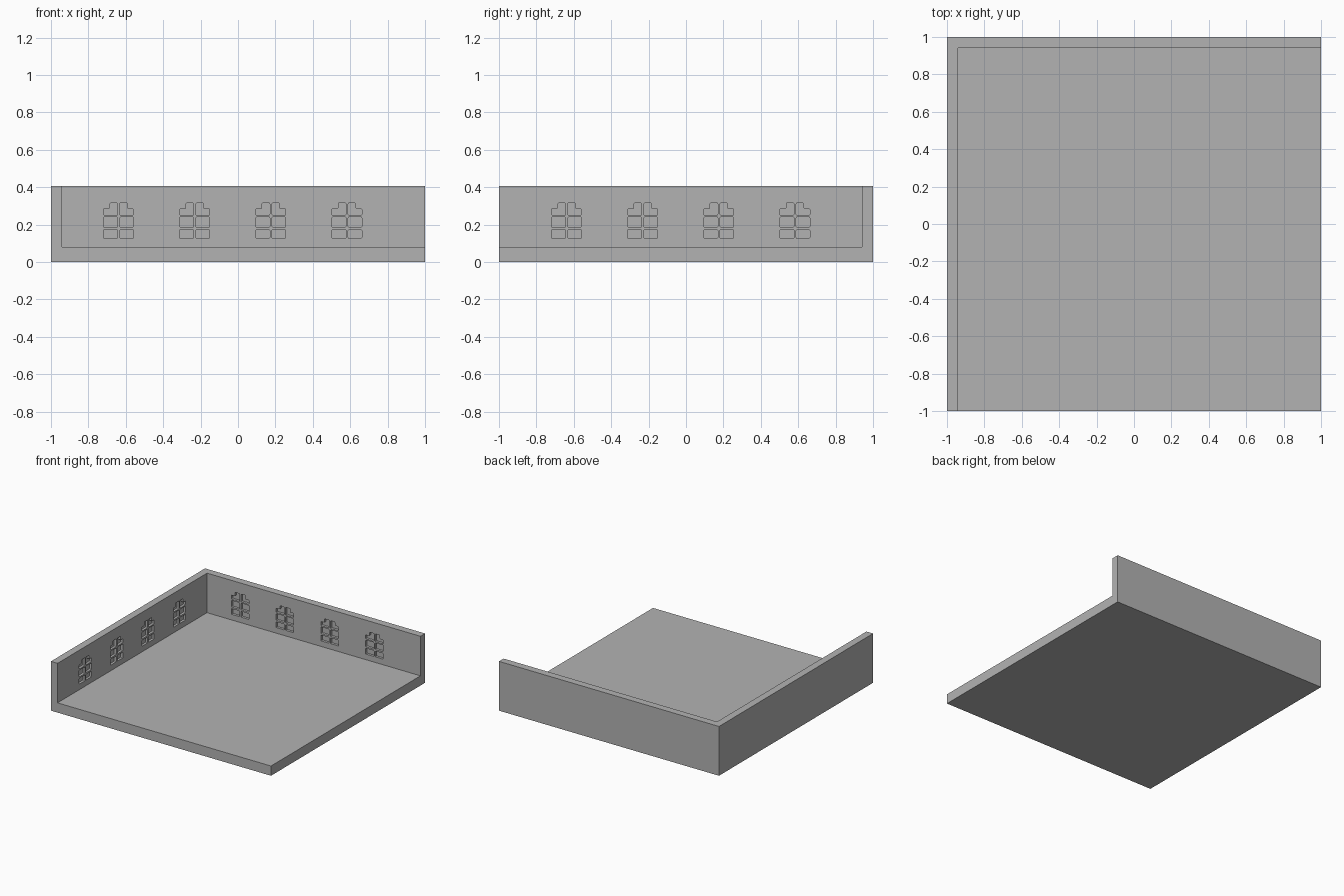
import bpy, bmesh, math
from mathutils import Matrix, Vector

if "Cube" in bpy.data.objects:
    bpy.data.objects.remove(bpy.data.objects["Cube"], do_unlink=True)

WALL, FLOOR, TOP, RECESS = 0.06, 0.08, 0.405, 0.02
INNER = 1 - WALL

grey = bpy.data.materials.new("stone grey")
grey.use_nodes = True
colour = (0.45, 0.45, 0.45, 1)
grey.diffuse_color = colour
grey.node_tree.nodes["Principled BSDF"].inputs["Base Color"].default_value = colour


def finish(bm, name):
    bmesh.ops.recalc_face_normals(bm, faces=bm.faces)
    mesh = bpy.data.meshes.new(name)
    bm.to_mesh(mesh)
    bm.free()
    mesh.materials.append(grey)
    obj = bpy.data.objects.new(name, mesh)
    bpy.context.collection.objects.link(obj)
    return obj


def box(name, low, high):
    low, high = Vector(low), Vector(high)
    bm = bmesh.new()
    bmesh.ops.create_cube(bm, size=1)
    bmesh.ops.scale(bm, vec=high - low, verts=bm.verts)
    bmesh.ops.translate(bm, vec=(low + high) / 2, verts=bm.verts)
    return finish(bm, name)


def carve(target, cutter):
    mod = target.modifiers.new("carve", "BOOLEAN")
    mod.operation, mod.solver, mod.object = "DIFFERENCE", "EXACT", cutter
    bpy.context.view_layer.objects.active = target
    bpy.ops.object.modifier_apply(modifier=mod.name)
    bpy.data.objects.remove(cutter, do_unlink=True)


def rect(x0, x1, z0, z1):
    return [(x0, z0), (x1, z0), (x1, z1), (x0, z1)]


def stepped(outer, mid, inner, z0, z1, z2):
    return [(outer, z0), (inner, z0), (inner, z2), (mid, z2), (mid, z1), (outer, z1)]


def add_pane(bm, outline, place):
    # a softly cornered block that straddles the inner wall face
    pane = bmesh.new()
    face = pane.faces.new([pane.verts.new((x, INNER - RECESS, z)) for x, z in outline])
    ext = bmesh.ops.extrude_face_region(pane, geom=[face])
    moved = [v for v in ext["geom"] if isinstance(v, bmesh.types.BMVert)]
    for v in moved:
        v.co.y = INNER + RECESS
    long_edges = [e for e in pane.edges if abs(e.verts[0].co.y - e.verts[1].co.y) > RECESS]
    bmesh.ops.bevel(pane, geom=long_edges, offset=0.005, segments=2,
                    profile=0.5, affect="EDGES")
    pane.transform(place)
    temp = bpy.data.meshes.new("temp")
    pane.to_mesh(temp)
    pane.free()
    bm.from_mesh(temp)
    bpy.data.meshes.remove(temp)


# floor slab with two walls, carved from one block
room = box("floor_and_walls", (-1, -1, 0), (1, 1, TOP))
carve(room, box("room_space", (-INNER, -2, FLOOR), (2, INNER, 1)))

# panes of one arched window: two columns, two plain rows, stepped top
panes = []
for outer, mid, inner in ((-0.081, -0.047, -0.006), (0.079, 0.046, 0.006)):
    x0, x1 = sorted((outer, inner))
    panes += [rect(x0, x1, 0.126, 0.173), rect(x0, x1, 0.186, 0.24),
              stepped(outer, mid, inner, 0.251, 0.284, 0.315)]

# four windows on each wall, recessed into the inner faces
windows = bmesh.new()
for i in range(4):
    along = -0.638 + 0.407 * i
    back = Matrix.Translation((along, 0, 0))
    # swap x and y, then face the opposite side wall
    side = Matrix(((0, -1, 0, 0), (1, 0, 0, 0), (0, 0, 1, 0), (0, 0, 0, 1))) @ back
    for place in (back, side):
        for outline in panes:
            add_pane(windows, outline, place)
carve(room, finish(windows, "window_recesses"))
